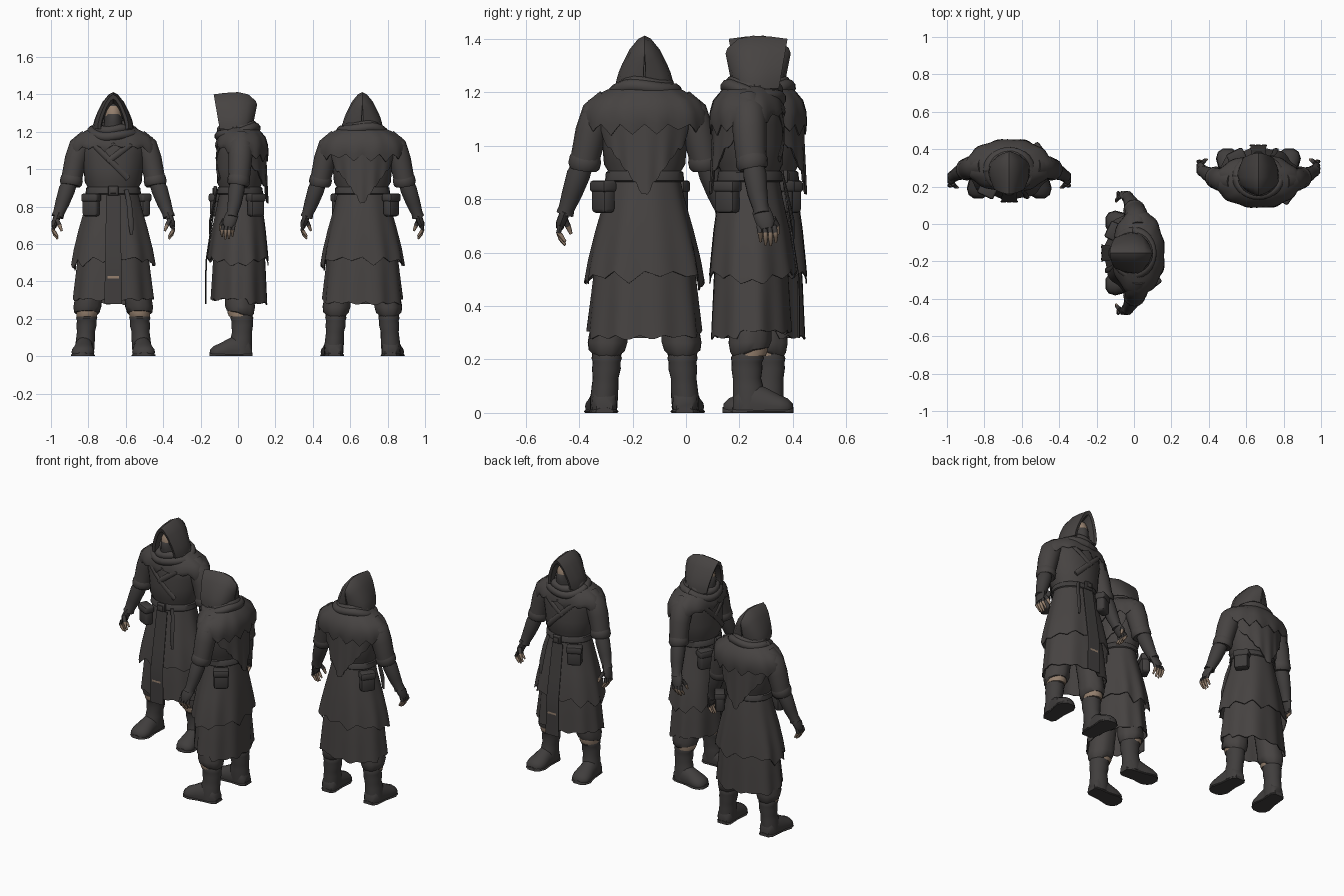
import bpy, bmesh, math, random
from mathutils import Vector, Matrix
random.seed(4)


def material(name, rgb):
    m = bpy.data.materials.new(name)
    m.diffuse_color = (*rgb, 1)
    return m


CLOTH = material("charcoal_cloth", (0.062, 0.056, 0.054))
LEATHER = material("dark_leather", (0.052, 0.048, 0.047))
SKIN = material("tan_skin", (0.30, 0.215, 0.155))

# Three standing figures: facing front, facing left, and a mirrored one facing back
PLACES = [Matrix.Translation((-0.667, 0.29, 0)),
          Matrix.Translation((0, -0.155, 0)) @ Matrix.Rotation(-math.pi / 2, 4, 'Z'),
          Matrix.Translation((0.665, 0.25, 0)) @ Matrix.Scale(-1, 4, (0, 1, 0))]


def emit(name, bm, mat=CLOTH, thick=0, rule=None, mirror=False):
    """Place a part on every figure; mirror adds the opposite side."""
    bmesh.ops.recalc_face_normals(bm, faces=bm.faces)
    if thick:
        bmesh.ops.solidify(bm, geom=bm.faces[:], thickness=thick)
        bmesh.ops.recalc_face_normals(bm, faces=bm.faces)
    if rule:
        for f in bm.faces:
            f.material_index = int(rule(f.calc_center_median()))
    base = bpy.data.meshes.new(name)
    bm.to_mesh(base)
    bm.free()
    base.materials.append(mat)
    if rule:
        base.materials.append(SKIN)
    for place in PLACES:
        for s in ((1, -1) if mirror else (1,)):
            mat4 = place @ Matrix.Scale(s, 4, (1, 0, 0))
            me = base.copy()
            me.transform(mat4)
            if mat4.determinant() < 0:
                me.flip_normals()
            ob = bpy.data.objects.new(name, me)
            bpy.context.collection.objects.link(ob)
    bpy.data.meshes.remove(base)


def loft(rings, closed=True, caps=False):
    bm = bmesh.new()
    rows = [[bm.verts.new(p) for p in r] for r in rings]
    n = len(rows[0])
    for a, b in zip(rows, rows[1:]):
        for i in range(n if closed else n - 1):
            j = (i + 1) % n
            bm.faces.new((a[i], a[j], b[j], b[i]))
    if caps:
        bm.faces.new(rows[0])
        bm.faces.new(rows[-1])
    return bm


def rings_z(sections, n=24, fold=0, k=9, hem=None):
    """Horizontal oval rings from (z, x, y, rx, ry); folds grow to the hem."""
    out = []
    for s, (z, x, y, rx, ry) in enumerate(sections):
        t = s / (len(sections) - 1)
        ring = []
        for i in range(n):
            a = 2 * math.pi * i / n
            f = 1 + fold * t * math.cos(k * a + 0.6) + fold * 0.5 * t * math.sin(5 * a)
            dz = hem(a, i) * (t ** 3) if hem else 0
            ring.append((x + rx * f * math.sin(a), y - ry * f * math.cos(a), z + dz))
        out.append(ring)
    return out


def tube(path, radii, n=10, flat=1.0, closed=False):
    """Round or flattened tube along a path."""
    pts = [Vector(p) for p in path]
    m = len(pts)
    rings = []
    for i, p in enumerate(pts):
        d = (pts[(i + 1) % m] - pts[i - 1]) if closed else pts[min(i + 1, m - 1)] - pts[max(i - 1, 0)]
        u = d.cross(Vector((0, 1, 0.02))).normalized()
        v = u.cross(d).normalized()
        r = radii[i] if isinstance(radii, (list, tuple)) else radii
        rings.append([p + u * r * math.cos(a) + v * r * flat * math.sin(a)
                      for a in (2 * math.pi * j / n for j in range(n))])
    return loft(rings + rings[:1] if closed else rings, caps=not closed)


def box(center, size, bevel=0.01, rot=0):
    bm = bmesh.new()
    bmesh.ops.create_cube(bm, size=1, matrix=Matrix.Translation(center) @ Matrix.Rotation(rot, 4, 'Z')
                          @ Matrix.Diagonal((*size, 1)))
    bmesh.ops.bevel(bm, geom=bm.edges[:], offset=bevel, segments=2, affect='EDGES', profile=0.5)
    return bm


def ball(center, size):
    bm = bmesh.new()
    bmesh.ops.create_uvsphere(bm, u_segments=20, v_segments=14, radius=1,
                              matrix=Matrix.Translation(center) @ Matrix.Diagonal((*size, 1)))
    return bm


def dags(depth, period):
    """Ragged hem: uneven pointed tongues."""
    table = [random.uniform(0.3, 1) for _ in range(64)]
    return lambda i: -depth * table[(i // period) % 64] * (1 - abs(2 * (i % period) / period - 1))


# Hood: pointed arches from the inner rim back to the crown
arch = [(1, 0), (0.98, 0.15), (0.9, 0.3), (0.78, 0.46), (0.52, 0.74), (0.22, 0.94), (0, 1)]
stations = [(-0.07, 1.35, -0.06, 0.062), (-0.122, 1.375, -0.092, 0.066), (-0.13, 1.4, -0.098, 0.083),
            (-0.07, 1.408, -0.05, 0.103), (0, 1.412, 0, 0.108), (0.055, 1.40, 0.04, 0.098),
            (0.095, 1.365, 0.066, 0.066), (0.102, 1.345, 0.076, 0.005)]
hood = []
for yt, zt, yb, w in stations:
    side = [(w * x, yb + (yt - yb) * t, 1.215 + (zt - 1.215) * t) for x, t in arch]
    hood.append(side + [(-x, y, z) for x, y, z in side[-2::-1]])
emit("hood", loft(hood, closed=False), thick=0.006)

# Head with covered lower face
emit("head", ball((0, -0.025, 1.285), (0.052, 0.07, 0.085)), LEATHER,
     rule=lambda c: 1.285 < c.z < 1.34 and c.y < -0.06 and abs(c.x) < 0.04)
emit("face_mask", loft(rings_z([(1.20, 0, -0.035, 0.055, 0.06), (1.25, 0, -0.035, 0.048, 0.066),
     (1.28, 0, -0.035, 0.045, 0.068), (1.295, 0, -0.03, 0.047, 0.066)])), LEATHER)


# Scarf wraps
def wrap(z, rx, ry, y, drop):
    return [(rx * math.sin(a), y - ry * math.cos(a), z - drop * math.cos(a) + 0.006 * math.sin(3 * a))
            for a in (2 * math.pi * i / 28 for i in range(28))]


emit("scarf_upper", tube(wrap(1.222, 0.088, 0.085, -0.005, 0.012), 0.024, closed=True))
emit("scarf_lower", tube(wrap(1.198, 0.115, 0.098, -0.002, 0.022), 0.026, closed=True))

# Shoulder cape and pointed back drape
jag = dags(0.045, 4)
emit("shoulder_cape", loft(rings_z([(1.235, 0, 0.01, 0.08, 0.075), (1.205, 0, 0.015, 0.15, 0.105),
     (1.17, 0, 0.02, 0.208, 0.13), (1.13, 0, 0.022, 0.23, 0.14), (1.10, 0, 0.022, 0.232, 0.142),
     (1.08, 0, 0.022, 0.232, 0.138)], 64, 0.025, 11,
     lambda a, i: jag(i) + 0.055 * max(0, math.cos(a)))), thick=0.006)
drape = []
cut = dags(0.03, 3)
for r in range(9):
    t = r / 8
    row = []
    for i in range(31):
        x = (i / 15 - 1) * 0.185
        low = 0.82 + 1.15 * abs(x) + cut(i)
        w = 1 - 0.15 * t
        row.append((x * w, 0.148 + 0.012 * t - 2.6 * x * x + 0.004 * t * math.sin(i), 1.15 + (low - 1.15) * t))
    drape.append(row)
emit("back_drape", loft(drape, closed=False), thick=0.006)

# Tunic
emit("tunic", loft(rings_z([(0.84, 0, 0.01, 0.132, 0.108), (0.90, 0, 0.01, 0.134, 0.108),
     (0.93, 0, 0.01, 0.152, 0.122), (1.0, 0, 0.012, 0.158, 0.125), (1.08, 0, 0.015, 0.172, 0.128),
     (1.15, 0, 0.015, 0.17, 0.12), (1.21, 0, 0.01, 0.11, 0.09)], 32, 0.01), caps=True))
for name, x0, z0, x1, z1 in (("chest_wrap", -0.11, 1.14, 0.08, 0.95), ("cross_wrap", 0.1, 1.14, -0.03, 1.04)):
    line = [(x0 + (x1 - x0) * t / 6, -0.112 + 1.9 * (x0 + (x1 - x0) * t / 6) ** 2, z0 + (z1 - z0) * t / 6)
            for t in range(7)]
    emit(name, tube(line, 0.016, 8, 0.45))

# Skirts
hem1, hem2 = dags(0.05, 6), dags(0.022, 5)
emit("lower_skirt", loft(rings_z([(0.86, 0, 0.01, 0.12, 0.1), (0.7, 0, 0.01, 0.155, 0.122),
     (0.5, 0, 0.008, 0.192, 0.14), (0.4, 0, 0.008, 0.203, 0.145), (0.31, 0, 0.008, 0.213, 0.15)],
     72, 0.035, 9, lambda a, i: hem2(i) - 0.02 * (math.cos(a) < -0.3))), thick=0.005)
emit("upper_skirt", loft(rings_z([(0.88, 0, 0.01, 0.132, 0.108), (0.8, 0, 0.01, 0.15, 0.122),
     (0.68, 0, 0.006, 0.184, 0.143), (0.58, 0, 0.004, 0.209, 0.155), (0.51, 0, 0.003, 0.222, 0.162)],
     72, 0.035, 9, lambda a, i: hem1(i) - 0.03 * abs(math.sin(a)) ** 6 + 0.02)), thick=0.005)

# Front panel with a pale worn strip near its end
panel = [[((i / 6 - 0.5) * (0.075 + 0.02 * t), -0.118 - 0.055 * min(1, t * 1.6) - 0.003 * (i % 2),
           0.86 - t * 0.58) for i in range(7)] for t in (0, 0.2, 0.4, 0.6, 0.745, 0.765, 0.9, 1)]
emit("front_panel", loft(panel, closed=False), LEATHER, 0.005,
     rule=lambda c: 0.415 < c.z < 0.43 and abs(c.x) < 0.03)

# Belt, buckle and hanging strap
emit("belt", loft(rings_z([(0.865, 0, 0.01, 0.142, 0.118), (0.87, 0, 0.01, 0.148, 0.124),
     (0.9, 0, 0.01, 0.145, 0.12), (0.905, 0, 0.01, 0.138, 0.115)], 32)), LEATHER)
emit("buckle", box((0, -0.122, 0.885), (0.055, 0.018, 0.05), 0.005), LEATHER)
emit("buckle_plate", box((0, -0.133, 0.885), (0.032, 0.008, 0.028), 0.002))
emit("hanging_strap", tube([(0.07, -0.112, 0.89), (0.085, -0.128, 0.82), (0.094, -0.15, 0.72), (0.098, -0.152, 0.65)],
     [0.012, 0.014, 0.015, 0.008], 8, 0.4), LEATHER)

# Belt pouches with flaps
for px, py, rot in ((-0.118, -0.112, -0.45), (0.155, 0.095, 2.2)):
    emit("pouch", box((px, py, 0.805), (0.088, 0.055, 0.115), 0.016, rot), LEATHER)
    emit("pouch_flap", box((px, py, 0.848), (0.096, 0.064, 0.045), 0.012, rot), LEATHER)

# Arms
emit("sleeve", tube([(0.13, 0.02, 1.17), (0.175, 0.015, 1.12), (0.2, 0.012, 1.05), (0.216, 0.008, 0.98),
     (0.228, 0.003, 0.925)], [0.05, 0.063, 0.06, 0.056, 0.054], 16, 1.05), mirror=True)
emit("sleeve_cuff", tube([(0.217, 0.006, 0.965), (0.221, 0.004, 0.95), (0.227, 0.002, 0.925), (0.229, 0, 0.912)],
     [0.054, 0.06, 0.06, 0.052], 16), mirror=True)
emit("bracer", tube([(0.228, 0, 0.94), (0.248, -0.008, 0.89), (0.272, -0.018, 0.82), (0.292, -0.03, 0.765),
     (0.298, -0.034, 0.745)], [0.038, 0.044, 0.038, 0.03, 0.033], 14), LEATHER, mirror=True)
emit("glove", tube([(0.295, -0.03, 0.76), (0.304, -0.04, 0.735), (0.314, -0.048, 0.71), (0.318, -0.052, 0.69)],
     [0.018, 0.019, 0.018, 0.013], 12, 1.9), LEATHER, mirror=True)
for i in range(4):
    y, low = -0.08 + 0.019 * i, 0.012 * abs(i - 1.4)
    emit("finger", tube([(0.315, y, 0.7), (0.322, y - 0.004, 0.675), (0.313, y - 0.006, 0.645 + low),
         (0.297, y - 0.006, 0.622 + low)], [0.0095, 0.0095, 0.0085, 0.005], 8), LEATHER,
         rule=lambda c: c.z < 0.672, mirror=True)
emit("thumb", tube([(0.302, -0.075, 0.73), (0.287, -0.09, 0.7), (0.275, -0.095, 0.67)],
     [0.012, 0.011, 0.006], 8), LEATHER, rule=lambda c: c.z < 0.69, mirror=True)

# Trousers, bare shin band and boots
emit("trouser_leg", loft(rings_z([(0.7, 0.075, 0.01, 0.07, 0.08), (0.45, 0.11, 0.01, 0.075, 0.08),
     (0.32, 0.13, 0.01, 0.072, 0.078), (0.265, 0.137, 0.012, 0.074, 0.08), (0.235, 0.14, 0.014, 0.067, 0.072),
     (0.222, 0.14, 0.015, 0.05, 0.056)], 24, 0.04, 7, lambda a, i: 0.018 * math.cos(a)), caps=True), mirror=True)
emit("shin", loft(rings_z([(0.255, 0.14, 0.01, 0.058, 0.064), (0.232, 0.14, 0.01, 0.058, 0.066),
     (0.212, 0.142, 0.012, 0.054, 0.06)]), caps=True), LEATHER,
     rule=lambda c: c.y < 0.03, mirror=True)
emit("boot_shaft", loft(rings_z([(0.225, 0.142, 0.02, 0.05, 0.054), (0.205, 0.142, 0.02, 0.057, 0.062),
     (0.19, 0.142, 0.022, 0.052, 0.057), (0.165, 0.143, 0.022, 0.054, 0.058), (0.13, 0.146, 0.022, 0.048, 0.053),
     (0.1, 0.148, 0.018, 0.05, 0.057), (0.05, 0.152, 0.015, 0.052, 0.06), (0.012, 0.154, 0.015, 0.05, 0.058)]),
     caps=True), LEATHER, mirror=True)


def foot(sections, z0):
    rings = []
    for y, w, h in sections:
        x = 0.155 - 0.07 * y
        rings.append([(x + w * math.cos(a), y, z0 + max(0, 0.25 + 0.75 * math.sin(a)) * (h - z0))
                      for a in (2 * math.pi * i / 18 for i in range(18))])
    return loft(rings, caps=True)


emit("boot_foot", foot([(0.075, 0.03, 0.06), (0.055, 0.047, 0.1), (0, 0.05, 0.115), (-0.05, 0.053, 0.095),
     (-0.1, 0.061, 0.068), (-0.13, 0.052, 0.055), (-0.15, 0.025, 0.035)], 0.008), LEATHER, mirror=True)
emit("boot_sole", foot([(0.078, 0.033, 0.02), (0.055, 0.05, 0.02), (-0.03, 0.052, 0.018), (-0.1, 0.065, 0.02),
     (-0.135, 0.052, 0.02), (-0.153, 0.025, 0.022)], 0.0), LEATHER, mirror=True)

# Smooth shading with sharp creases
for ob in bpy.context.scene.objects:
    ob.select_set(True)
    bpy.context.view_layer.objects.active = ob
bpy.ops.object.shade_smooth_by_angle(angle=math.radians(45))
